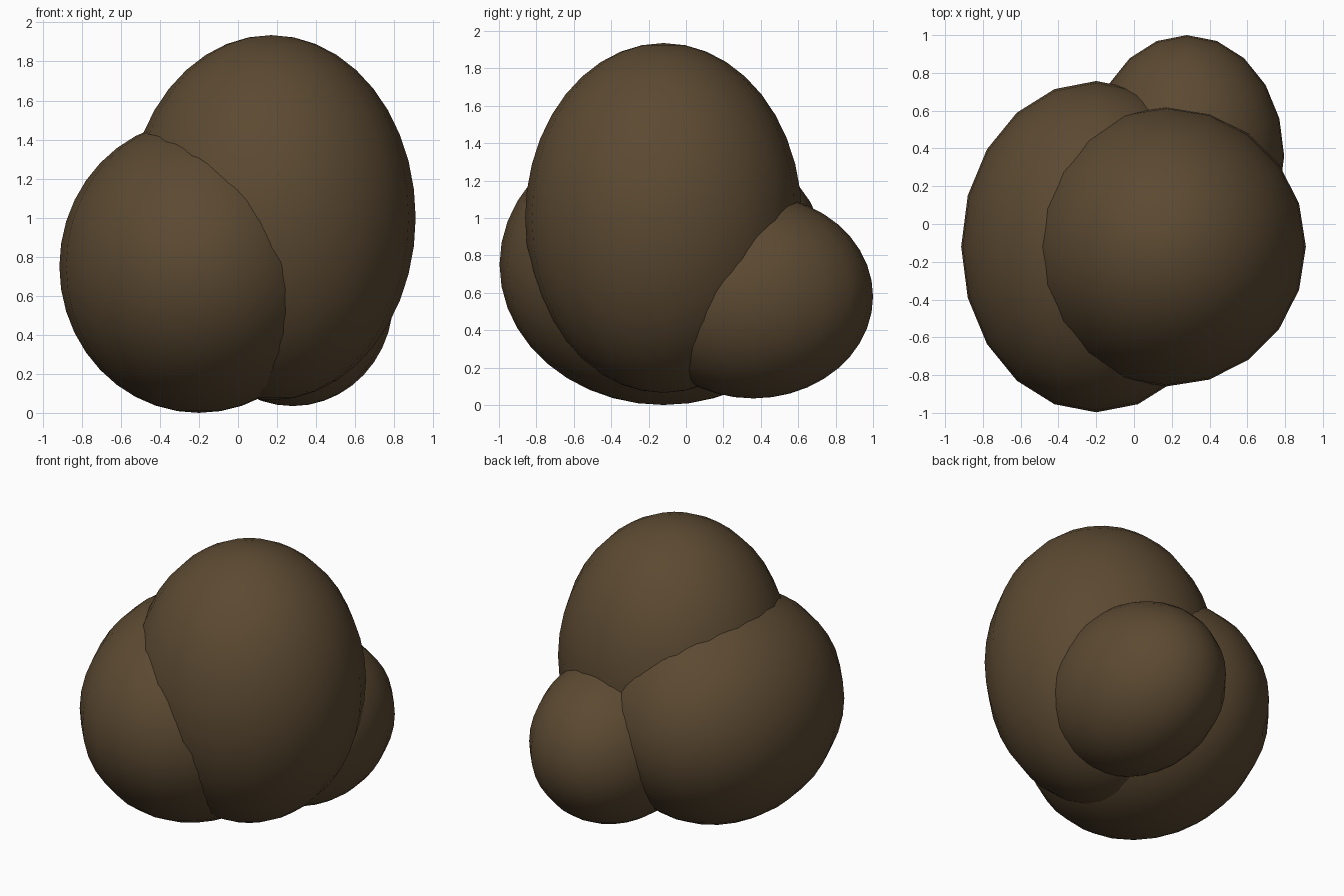
import bpy

cube = bpy.data.objects.get("Cube")
if cube:
    bpy.data.objects.remove(cube, do_unlink=True)

# Single earthy colour
brown = bpy.data.materials.new("dark brown")
brown.use_nodes = True
colour = (0.107, 0.068, 0.032, 1)
brown.diffuse_color = colour
shader = brown.node_tree.nodes["Principled BSDF"]
shader.inputs["Base Color"].default_value = colour
shader.inputs["Roughness"].default_value = 0.9


def lobe(name, centre, radii):
    """Smooth ellipsoid lump."""
    bpy.ops.mesh.primitive_uv_sphere_add(segments=20, ring_count=20, radius=1, location=centre)
    ob = bpy.context.object
    ob.name = name
    ob.scale = radii
    bpy.ops.object.transform_apply(location=False, rotation=False, scale=True)
    bpy.ops.object.shade_smooth()
    ob.data.materials.append(brown)


# Three overlapping lumps
lobe("tall_lobe", (0.17, -0.12, 1.0), (0.74, 0.74, 0.935))
lobe("side_lobe", (-0.2, -0.12, 0.75), (0.715, 0.877, 0.75))
lobe("back_lobe", (0.28, 0.36, 0.58), (0.515, 0.64, 0.545))
